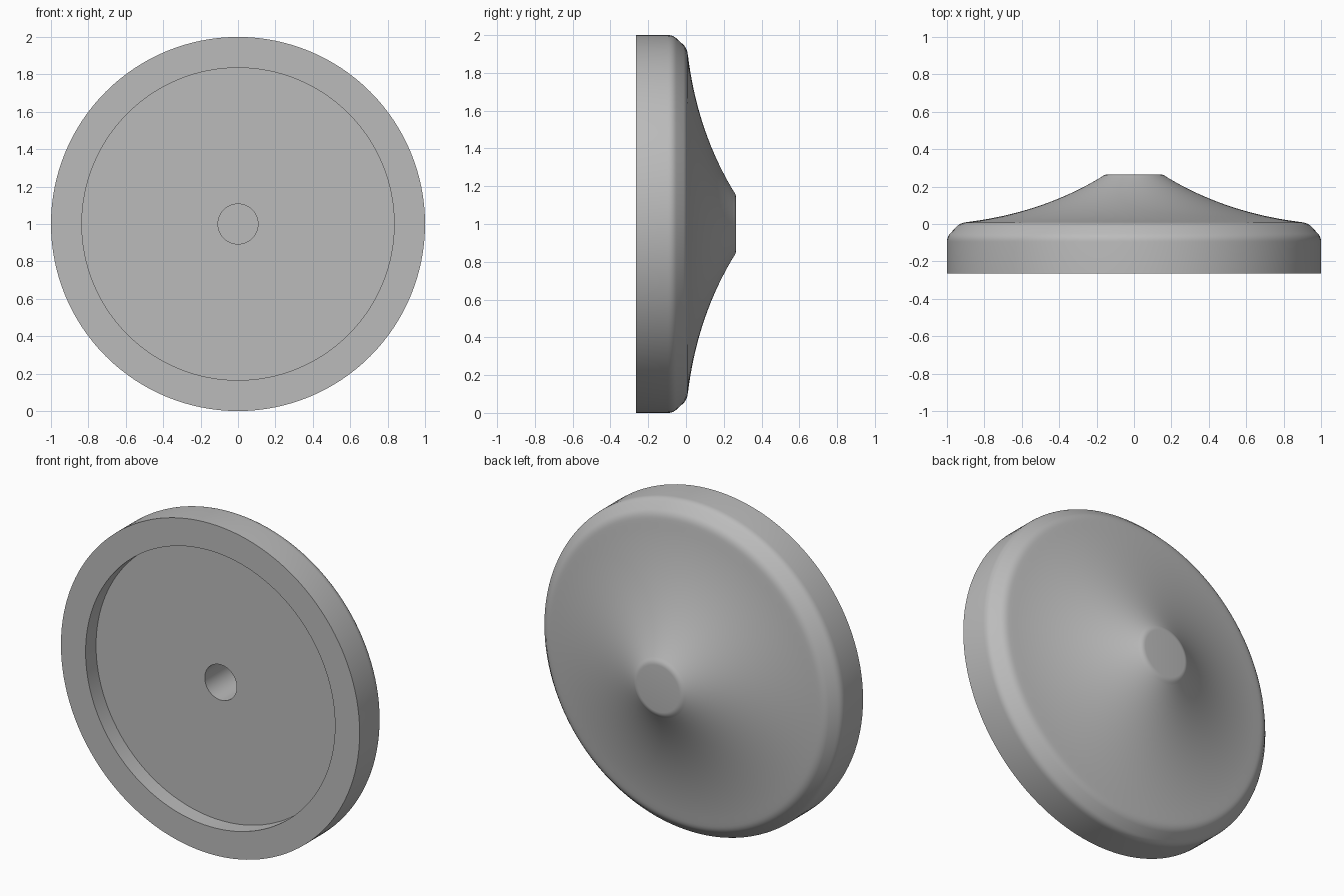
import bpy, bmesh, math
from mathutils import Matrix, Vector

default = bpy.data.objects.get("Cube")
if default:
    bpy.data.objects.remove(default, do_unlink=True)

grey = bpy.data.materials.new("plain grey")
grey.use_nodes = True
colour = (0.5, 0.5, 0.5, 1)
grey.diffuse_color = colour
grey.node_tree.nodes["Principled BSDF"].inputs["Base Color"].default_value = colour


def bezier(a, b, c, steps):
    a, b, c = Vector(a), Vector(b), Vector(c)
    for i in range(steps + 1):
        t = i / steps
        yield tuple(a * (1 - t) ** 2 + b * 2 * t * (1 - t) + c * t * t)


# Half section as (radius, y): blind bore, front recess, rim, flared back, hub end
profile = [(0, 0.17), (0.107, 0.17), (0.107, -0.165),
           (0.835, -0.165), (0.835, -0.265), (1, -0.265)]
profile += bezier((1, -0.095), (1, -0.068), (0.982, -0.05), 5)
profile += bezier((0.948, -0.013), (0.93, 0.005), (0.9, 0.009), 5)
profile += bezier((0.88, 0.012), (0.49, 0.062), (0.18, 0.248), 24)
profile += bezier((0.175, 0.251), (0.158, 0.265), (0.14, 0.265), 4)
profile.append((0, 0.265))

# Revolve the section around the y axis
bm = bmesh.new()
verts = [bm.verts.new((r, y, 0)) for r, y in profile]
edges = [bm.edges.new(pair) for pair in zip(verts, verts[1:])]
bmesh.ops.spin(bm, geom=verts + edges, cent=(0, 0, 0), axis=(0, 1, 0),
               angle=math.tau, steps=128, use_merge=True)
bmesh.ops.remove_doubles(bm, verts=bm.verts, dist=0.0001)
bmesh.ops.dissolve_degenerate(bm, edges=bm.edges, dist=0.0001)
bmesh.ops.recalc_face_normals(bm, faces=bm.faces)
bmesh.ops.transform(bm, matrix=Matrix.Translation((0, 0, 1)), verts=bm.verts)

mesh = bpy.data.meshes.new("flared_disc")
bm.to_mesh(mesh)
bm.free()
mesh.materials.append(grey)
disc = bpy.data.objects.new("flared_disc", mesh)
bpy.context.collection.objects.link(disc)

# Smooth the curved faces and keep the machined edges sharp
bpy.context.view_layer.objects.active = disc
disc.select_set(True)
bpy.ops.object.shade_smooth_by_angle(angle=math.radians(30))
